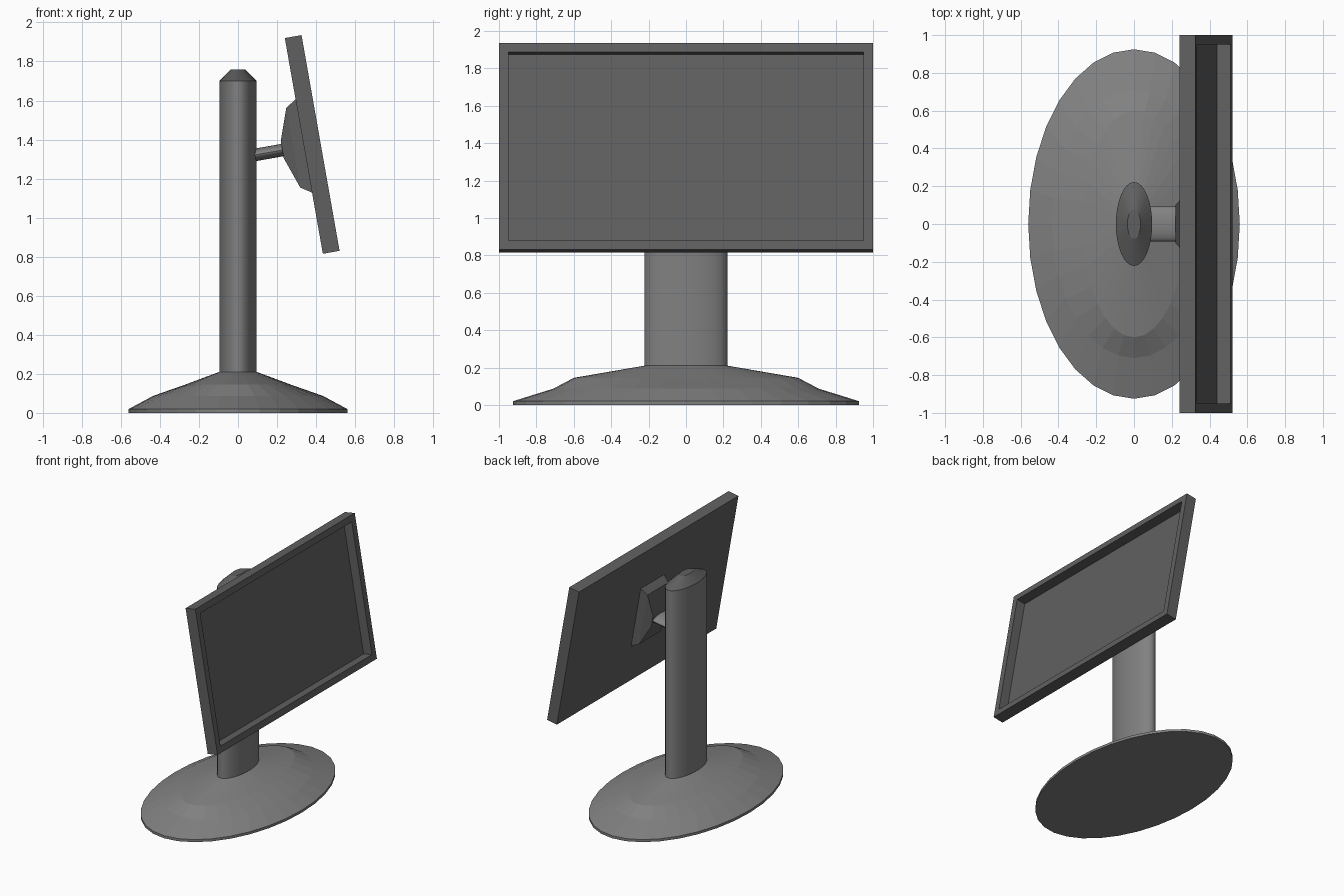
import bpy, bmesh
from math import cos, sin, pi, radians
from mathutils import Matrix, Vector

if "Cube" in bpy.data.objects:
    bpy.data.objects.remove(bpy.data.objects["Cube"])


def grey(name, v):
    mat = bpy.data.materials.new(name)
    mat.diffuse_color = (v, v, v, 1)
    mat.use_nodes = True
    mat.node_tree.nodes["Principled BSDF"].inputs["Base Color"].default_value = mat.diffuse_color
    return mat


stand_grey = grey("stand_grey", 0.22)
screen_grey = grey("screen_grey", 0.118)


def finish(name, bm, mat, smooth=False, matrix=None):
    bmesh.ops.recalc_face_normals(bm, faces=bm.faces)
    mesh = bpy.data.meshes.new(name)
    bm.to_mesh(mesh)
    bm.free()
    mesh.materials.append(mat)
    ob = bpy.data.objects.new(name, mesh)
    bpy.context.collection.objects.link(ob)
    if matrix:
        ob.matrix_world = matrix
    if smooth:
        bpy.ops.object.select_all(action='DESELECT')
        ob.select_set(True)
        bpy.context.view_layer.objects.active = ob
        bpy.ops.object.shade_smooth_by_angle(angle=radians(30))
    return ob


def loft(name, rings, mat, smooth=False, matrix=None):
    """Skin a stack of closed rings and cap both ends."""
    bm = bmesh.new()
    loops = [[bm.verts.new(p) for p in ring] for ring in rings]
    n = len(loops[0])
    for a, b in zip(loops, loops[1:]):
        for i in range(n):
            j = (i + 1) % n
            bm.faces.new((a[i], a[j], b[j], b[i]))
    bm.faces.new(loops[0][::-1])
    bm.faces.new(loops[-1])
    return finish(name, bm, mat, smooth, matrix)


def ellipse(rx, ry, z, n=32):
    return [(rx * cos(2 * pi * i / n), ry * sin(2 * pi * i / n), z) for i in range(n)]


# Oval foot, faceted
loft("base", [ellipse(*r) for r in (
    (0.56, 0.925, 0), (0.56, 0.925, 0.02), (0.435, 0.71, 0.087),
    (0.27, 0.60, 0.145), (0.096, 0.222, 0.21))], stand_grey)

# Oval column and its darker chamfered cap
loft("column", [ellipse(0.096, 0.222, z) for z in (0.20, 1.70)], stand_grey, smooth=True)
loft("column_cap", [ellipse(0.096, 0.222, 1.70), ellipse(0.035, 0.078, 1.76)], screen_grey)

# Tilted frame shared by the screen, mount and arm (local x = screen normal)
tilt = Matrix.Translation((0.38, 0, 1.375)) @ Matrix.Rotation(radians(-10), 4, 'Y')
thick, height = 0.087, 1.122

# Screen: slab with an inset, recessed display
bm = bmesh.new()
bmesh.ops.create_cube(bm, size=1)
bmesh.ops.scale(bm, vec=(thick, 2, height), verts=bm.verts)
bm.normal_update()
front = max(bm.faces, key=lambda f: f.normal.x)
bmesh.ops.inset_region(bm, faces=[front], thickness=0.05, use_even_offset=True)
ext = bmesh.ops.extrude_discrete_faces(bm, faces=[front])
bmesh.ops.translate(bm, vec=Vector((-0.074, 0, 0)), verts=ext["faces"][0].verts)
finish("screen", bm, screen_grey, matrix=tilt)

# Stepped rear mount: (depth behind screen, half width, half height)
back = -thick / 2
loft("rear_mount", [
    [(back - d, sy * w, sz * h) for sy, sz in ((-1, -1), (1, -1), (1, 1), (-1, 1))]
    for d, w, h in ((0, 0.148, 0.243), (0.055, 0.132, 0.207), (0.112, 0.10, 0.045))],
    screen_grey, matrix=tilt)

# Oval arm from column to mount
loft("arm", [[(x, y, z - 0.002) for z, y, _ in ellipse(0.032, 0.092, 0)]
             for x in (-0.32, back - 0.10)], stand_grey, smooth=True, matrix=tilt)
